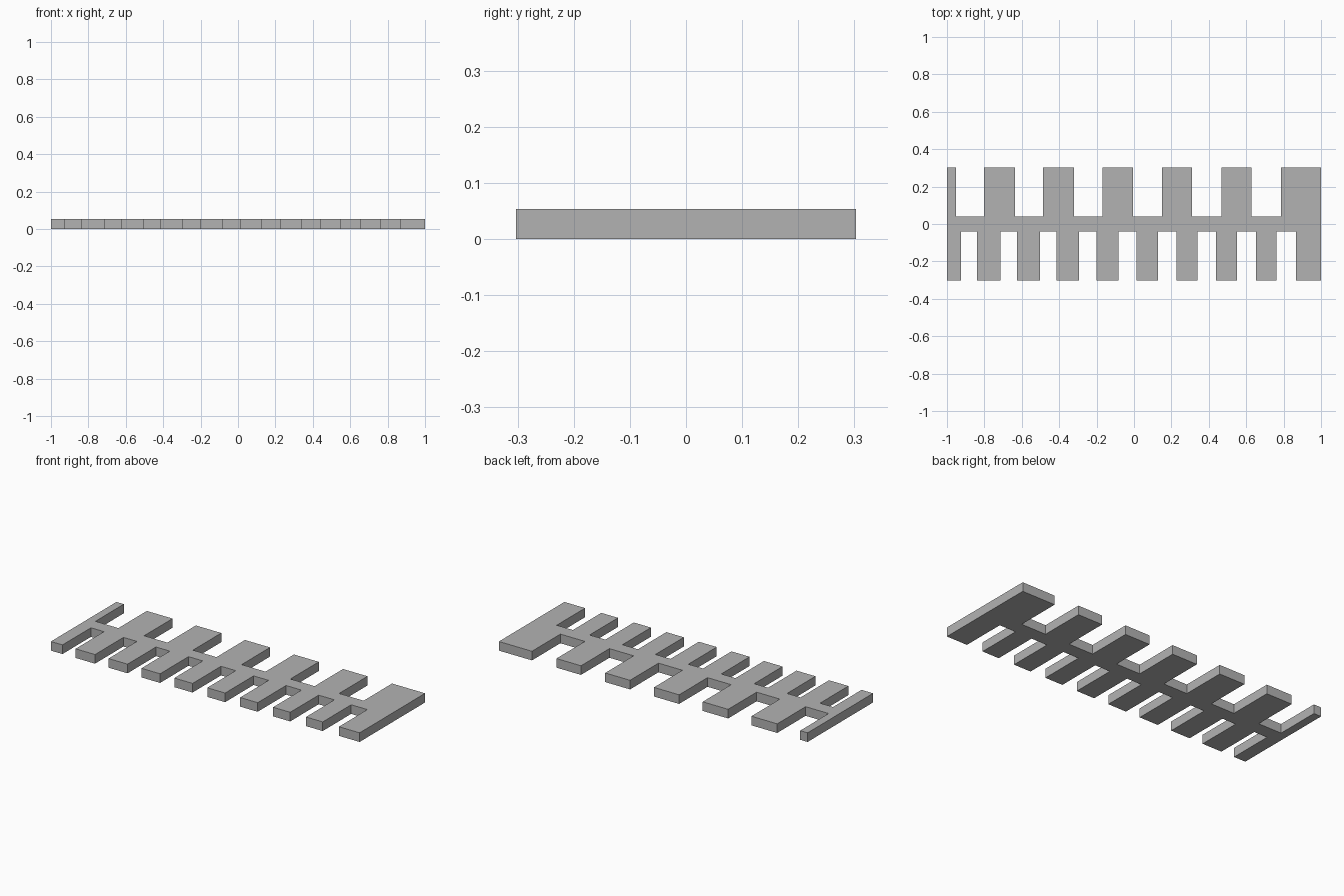
import bpy
import bmesh

cube = bpy.data.objects.get("Cube")
if cube:
    bpy.data.objects.remove(cube, do_unlink=True)

HALF_LENGTH, HALF_WIDTH, HALF_SPINE, HEIGHT = 1.0, 0.303, 0.04, 0.0535

grey = bpy.data.materials.new("plain grey")
grey.use_nodes = True
color = (0.45, 0.45, 0.45, 1)
grey.diffuse_color = color
grey.node_tree.nodes["Principled BSDF"].inputs["Base Color"].default_value = color


def toothed_edge(side, count, first, last):
    """Outline from -x to +x, with slots spaced evenly from first to last."""
    outer, inner = side * HALF_WIDTH, side * HALF_SPINE
    points = [(-HALF_LENGTH, outer)]
    for i in range(count):
        t = i / (count - 1)
        start, end = (a + (b - a) * t for a, b in zip(first, last))
        points += [(start, outer), (start, inner), (end, inner), (end, outer)]
    return points + [(HALF_LENGTH, outer)]


# Narrow teeth along the front, wide teeth along the back
front = toothed_edge(-1, 9, (-0.925, -0.84), (0.761, 0.866))
back = toothed_edge(1, 6, (-0.952, -0.803), (0.627, 0.786))

# Flat outline raised into a solid plate
bm = bmesh.new()
base = bm.faces.new([bm.verts.new((x, y, 0)) for x, y in front + back[::-1]])
raised = bmesh.ops.extrude_face_region(bm, geom=[base], use_keep_orig=True)
top_verts = [g for g in raised["geom"] if isinstance(g, bmesh.types.BMVert)]
bmesh.ops.translate(bm, verts=top_verts, vec=(0, 0, HEIGHT))
bmesh.ops.recalc_face_normals(bm, faces=bm.faces)

mesh = bpy.data.meshes.new("toothed_plate")
bm.to_mesh(mesh)
bm.free()
mesh.materials.append(grey)
plate = bpy.data.objects.new("toothed_plate", mesh)
bpy.context.collection.objects.link(plate)
